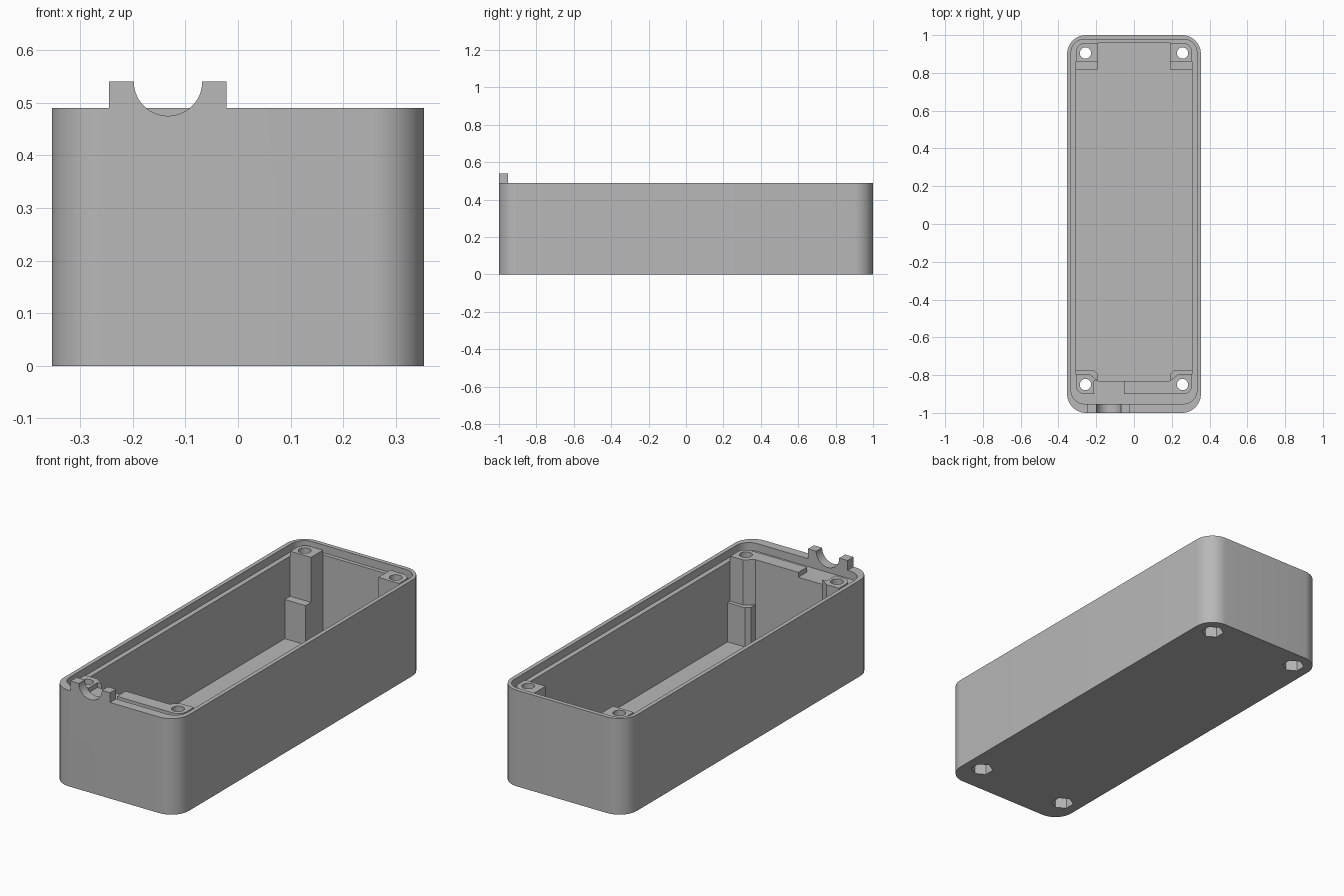
import bpy, bmesh, math
from mathutils import Matrix

cube = bpy.data.objects.get("Cube")
if cube:
    bpy.data.objects.remove(cube, do_unlink=True)

grey = bpy.data.materials.new("plain_grey")
grey.use_nodes = True
colour = (0.48, 0.48, 0.48, 1)
grey.diffuse_color = colour
grey.node_tree.nodes["Principled BSDF"].inputs["Base Color"].default_value = colour


def prism(name, outline, z0, z1):
    """Extrude a flat outline from z0 up to z1."""
    bm = bmesh.new()
    face = bm.faces.new([bm.verts.new((x, y, z0)) for x, y in outline])
    new = bmesh.ops.extrude_face_region(bm, geom=[face])["geom"]
    bmesh.ops.translate(bm, vec=(0, 0, z1 - z0),
                        verts=[v for v in new if isinstance(v, bmesh.types.BMVert)])
    bmesh.ops.recalc_face_normals(bm, faces=bm.faces)
    return make(name, bm)


def make(name, bm):
    mesh = bpy.data.meshes.new(name)
    bm.to_mesh(mesh)
    bm.free()
    obj = bpy.data.objects.new(name, mesh)
    bpy.context.collection.objects.link(obj)
    mesh.materials.append(grey)
    return obj


def rect(x0, x1, y0, y1):
    return [(x0, y0), (x1, y0), (x1, y1), (x0, y1)]


def rounded(half, y0, y1, r, steps=12):
    """Rounded rectangle, centred on x."""
    corners = [(half - r, y1 - r), (r - half, y1 - r), (r - half, y0 + r), (half - r, y0 + r)]
    points = []
    for k, (cx, cy) in enumerate(corners):
        for i in range(steps + 1):
            a = math.pi / 2 * (k + i / steps)
            points.append((cx + r * math.cos(a), cy + r * math.sin(a)))
    return points


def mirrored(right):
    return right + [(-x, y) for x, y in reversed(right)]


def ring(cx, cy, r, sides, turn=0):
    return [(cx + r * math.cos(turn + math.tau * i / sides),
             cy + r * math.sin(turn + math.tau * i / sides)) for i in range(sides)]


def combine(body, tool, operation):
    """Join or cut with a helper, then discard the helper."""
    mod = body.modifiers.new("combine", "BOOLEAN")
    mod.solver = "EXACT"
    mod.operation = operation
    mod.object = tool
    tool.hide_render = True
    bpy.ops.object.select_all(action="DESELECT")
    bpy.context.view_layer.objects.active = body
    body.select_set(True)
    bpy.ops.object.modifier_apply(modifier=mod.name)
    bpy.data.objects.remove(tool, do_unlink=True)


RIM, LEDGE, POST, SHELF, FLOOR = 0.49, 0.45, 0.475, 0.245, 0.045

# Outer shell with a recessed ledge inside the rim
box = prism("enclosure_box", rounded(0.354, -1, 1, 0.1), 0, RIM)
combine(box, prism("ledge_cut", rounded(0.333, -0.952, 0.978, 0.07), LEDGE, 0.7), "DIFFERENCE")

# Raised level that becomes the post tops and the front ridge
combine(box, prism("raised_level", rounded(0.307, -0.9, 0.957, 0.045), 0.4, POST), "UNION")

# Cable clamp tab on the front rim
combine(box, prism("clamp_tab", rect(-0.245, -0.022, -1, -0.952), 0.46, 0.54), "UNION")

# Cavity, leaving corner posts that are wider near the floor
upper = mirrored([(0.19, 0.958), (0.19, 0.86), (0.308, 0.86),
                  (0.308, -0.795), (0.235, -0.795), (0.19, -0.83)])
lower = mirrored([(0.19, 0.958), (0.19, 0.817), (0.308, 0.817),
                  (0.308, -0.775), (0.21, -0.775), (0.19, -0.795), (0.19, -0.83)])
combine(box, prism("upper_cavity", upper, SHELF, 0.7), "DIFFERENCE")
combine(box, prism("lower_cavity", lower, FLOOR, SHELF + 0.05), "DIFFERENCE")

# Gap in the ridge behind the cable opening
combine(box, prism("ridge_gap", rect(-0.213, -0.053, -0.93, -0.829), LEDGE, 0.7), "DIFFERENCE")

# Half-round cable opening
cable = prism("cable_cut", ring(0, 0, 0.065, 48), -0.05, 0.05)
cable.data.transform(Matrix.Translation((-0.133, -0.98, 0.54)) @ Matrix.Rotation(math.pi / 2, 4, "X"))
combine(box, cable, "DIFFERENCE")

# Screw holes with hexagonal nut pockets underneath
for x in (-0.257, 0.257):
    for y in (-0.85, 0.905):
        combine(box, prism("screw_hole", ring(x, y, 0.03, 32), -0.1, 0.7), "DIFFERENCE")
        combine(box, prism("nut_pocket", ring(x, y, 0.053, 6, math.pi / 6), -0.1, 0.2), "DIFFERENCE")

bpy.ops.object.shade_smooth_by_angle(angle=math.radians(30))
